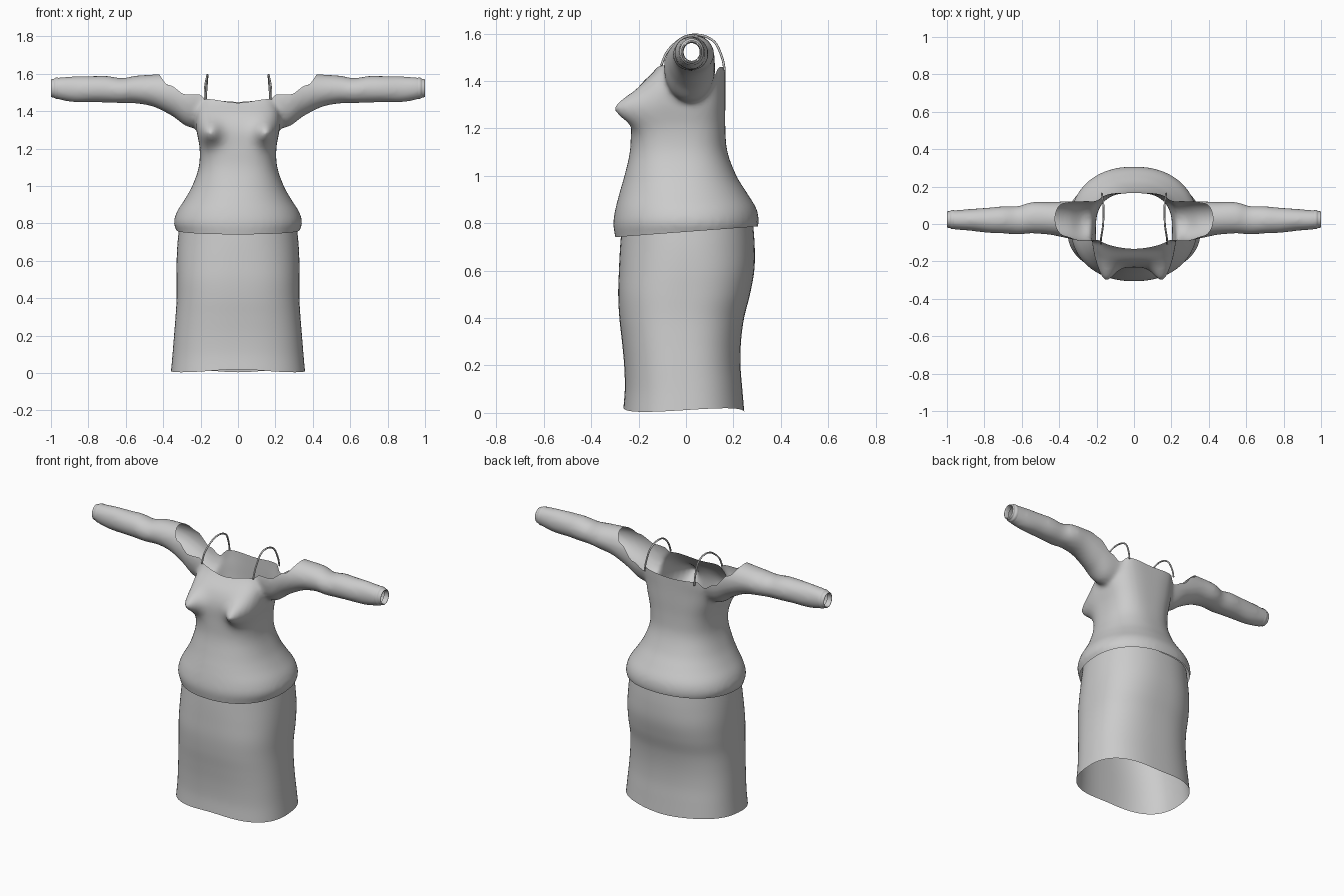
import bpy, bmesh, math
from mathutils import Vector

cube = bpy.data.objects.get("Cube")
if cube:
    bpy.data.objects.remove(cube, do_unlink=True)

fabric = bpy.data.materials.new("light_grey_fabric")
fabric.use_nodes = True
fabric.diffuse_color = (0.6, 0.6, 0.6, 1)
fabric.node_tree.nodes["Principled BSDF"].inputs["Base Color"].default_value = (0.6, 0.6, 0.6, 1)


def refine(rows, steps=6):
    """Smoothly interpolate a list of section tuples."""
    out = []
    for i in range(len(rows) - 1):
        a, b, c, d = (rows[min(max(k, 0), len(rows) - 1)] for k in range(i - 1, i + 3))
        for s in range(steps):
            t = s / steps
            out.append([q + t / 2 * (r - p + t * (2*p - 5*q + 4*r - w + t * (3*(q - r) + w - p)))
                        for p, q, r, w in zip(a, b, c, d)])
    return out + [list(rows[-1])]


def loft(bm, rings, capped):
    loops = [[bm.verts.new(p) for p in ring] for ring in rings]
    for lo, hi in zip(loops, loops[1:]):
        for i in range(len(lo)):
            j = (i + 1) % len(lo)
            bm.faces.new((lo[i], lo[j], hi[j], hi[i]))
    if capped:
        bm.faces.new(loops[0][::-1])
        bm.faces.new(loops[-1])


def make_object(name, bm):
    bmesh.ops.recalc_face_normals(bm, faces=bm.faces)
    mesh = bpy.data.meshes.new(name)
    bm.to_mesh(mesh)
    bm.free()
    mesh.materials.append(fabric)
    mesh.shade_smooth()
    ob = bpy.data.objects.new(name, mesh)
    bpy.context.collection.objects.link(ob)
    return ob


def spow(v, n):
    return math.copysign(abs(v) ** (2 / n), v)


def body_ring(z, half, front, back, n, bust=0.0, count=72):
    """Squared oval section with optional bust bumps on the front."""
    mid, depth = (front + back) / 2, (back - front) / 2
    ring = []
    for i in range(count):
        a = math.tau * i / count
        x, y = half * spow(math.cos(a), n), mid + depth * spow(math.sin(a), n)
        if math.sin(a) < 0:
            y -= bust * math.exp(-((abs(x) - 0.155) / 0.06) ** 2 - ((z - 1.285) / 0.065) ** 2)
        ring.append((x, y, z))
    return ring


def interp(points, x):
    for (x0, y0), (x1, y1) in zip(points, points[1:]):
        if x <= x1:
            t = (x - x0) / (x1 - x0)
            return y0 + (y1 - y0) * t * t * (3 - 2 * t)
    return points[-1][1]


def cut(bm, height, keep_above):
    """Trim along the surface z = height(x, y) by flattening it first."""
    shifts = {}
    for v in bm.verts:
        v.co.z -= height(v.co)
    bmesh.ops.bisect_plane(bm, geom=bm.verts[:] + bm.edges[:] + bm.faces[:], plane_co=(0, 0, 0),
                           plane_no=(0, 0, -1 if keep_above else 1), clear_outer=True)
    for v in bm.verts:
        v.co.z += height(v.co)


# Torso sections: height, half width, front, back, squareness
torso = [(0.65, 0.31, -0.28, 0.28, 2.2), (0.75, 0.325, -0.30, 0.293, 2.2), (0.80, 0.343, -0.307, 0.307, 2.2),
         (0.86, 0.328, -0.298, 0.298, 2.2), (0.93, 0.284, -0.28, 0.256, 2.2), (1.0, 0.245, -0.26, 0.213, 2.3),
         (1.1, 0.21, -0.237, 0.175, 2.5), (1.2, 0.205, -0.232, 0.166, 2.8), (1.3, 0.222, -0.228, 0.166, 3),
         (1.38, 0.225, -0.195, 0.166, 3.2), (1.45, 0.205, -0.128, 0.167, 4), (1.52, 0.2, -0.09, 0.167, 4),
         (1.6, 0.19, -0.07, 0.15, 4)]
# Sleeve sections: distance out, middle y, middle z, radius y, radius z
sleeve = [(0.08, 0.03, 1.46, 0.1, 0.13), (0.25, 0.015, 1.458, 0.108, 0.147), (0.35, 0.022, 1.488, 0.1, 0.115),
          (0.45, 0.03, 1.51, 0.088, 0.087), (0.55, 0.033, 1.516, 0.084, 0.074), (0.62, 0.02, 1.51, 0.076, 0.067),
          (0.70, 0.022, 1.517, 0.073, 0.072), (0.78, 0.02, 1.518, 0.068, 0.07), (0.87, 0.022, 1.517, 0.059, 0.07),
          (0.95, 0.022, 1.521, 0.053, 0.061), (1.0, 0.025, 1.525, 0.047, 0.05)]

bm = bmesh.new()
loft(bm, [body_ring(*r, bust=0.1) for r in refine(torso)], True)


def tube_ring(side, x, my, mz, ry, rz, count=40):
    return [(side * x, my + ry * math.cos(math.tau * i / count), mz + rz * math.sin(math.tau * i / count))
            for i in range(count)]


for side in (-1, 1):
    loft(bm, [tube_ring(side, *r) for r in refine(sleeve)], True)
form = make_object("blouse_form", bm)

# Fuse torso and sleeves into one smooth skin
remesh = form.modifiers.new("fuse", 'REMESH')
remesh.mode, remesh.voxel_size = 'VOXEL', 0.013
soften = form.modifiers.new("soften", 'SMOOTH')
soften.factor, soften.iterations = 0.5, 9
depsgraph = bpy.context.evaluated_depsgraph_get()
bm = bmesh.new()
bm.from_mesh(form.evaluated_get(depsgraph).to_mesh())
bpy.data.objects.remove(form, do_unlink=True)

# Neckline running out over both shoulders, and the tilted hem
front_edge = [(0, 1.445), (0.17, 1.465), (0.21, 1.49), (0.28, 1.49), (0.37, 1.54), (0.45, 1.62), (0.5, 2)]
back_edge = [(0, 1.45), (0.17, 1.46), (0.21, 1.425), (0.28, 1.46), (0.37, 1.54), (0.45, 1.62), (0.5, 2)]


def neckline(co):
    t = min(max((co.y + 0.03) / 0.12, 0), 1)
    return (1 - t) * interp(front_edge, abs(co.x)) + t * interp(back_edge, abs(co.x))


cut(bm, neckline, False)
cut(bm, lambda co: 0.764 + 0.075 * co.y, True)
for side in (-1, 1):
    bmesh.ops.bisect_plane(bm, geom=bm.verts[:] + bm.edges[:] + bm.faces[:], plane_co=(side * 0.97, 0, 0),
                           plane_no=(side, 0, 0), clear_outer=True)
make_object("blouse", bm)

# Skirt: an open tube tucked under the blouse
skirt = [(0.012, 0.358, -0.264, 0.246, 2.5), (0.1, 0.35, -0.258, 0.238, 2.5), (0.2, 0.342, -0.261, 0.23, 2.5),
         (0.3, 0.334, -0.27, 0.232, 2.5), (0.4, 0.328, -0.281, 0.245, 2.5), (0.5, 0.328, -0.286, 0.27, 2.5),
         (0.6, 0.328, -0.283, 0.288, 2.4), (0.7, 0.323, -0.278, 0.29, 2.3), (0.8, 0.312, -0.27, 0.283, 2.3)]
bm = bmesh.new()
loft(bm, [body_ring(*r) for r in refine(skirt)], False)
for v in bm.verts:
    fade = max(0, 1 - v.co.z / 0.3)
    v.co.z += fade * 0.008 * math.sin(3 * math.atan2(v.co.y, v.co.x))
make_object("skirt", bm)

# Cuffs rolled inward at the wrists
roll = [(0.962, 0.052), (0.975, 0.051), (0.985, 0.045), (0.995, 0.044), (1.0, 0.04), (0.995, 0.036), (0.97, 0.034)]
for side, name in ((-1, "right"), (1, "left")):
    bm = bmesh.new()
    loft(bm, [tube_ring(side, x, 0.024, 1.523, r, r * 1.1) for x, r in refine(roll, 3)], False)
    make_object(name + "_cuff", bm)

# Thin shoulder straps
path = [(0.178, -0.105, 1.465), (0.176, -0.075, 1.53), (0.166, -0.01, 1.585), (0.163, 0.06, 1.594),
        (0.165, 0.12, 1.565), (0.17, 0.152, 1.5), (0.172, 0.163, 1.445)]
for side, name in ((-1, "right"), (1, "left")):
    pts = [Vector((side * x, y, z)) for x, y, z in refine(path)]
    rings = []
    for i, p in enumerate(pts):
        along = (pts[min(i + 1, len(pts) - 1)] - pts[max(i - 1, 0)]).normalized()
        u = along.cross(Vector((1, 0, 0))).normalized()
        w = along.cross(u)
        rings.append([p + 0.005 * (u * math.cos(a) + w * math.sin(a))
                      for a in (math.tau * k / 8 for k in range(8))])
    bm = bmesh.new()
    loft(bm, rings, True)
    make_object(name + "_strap", bm)
